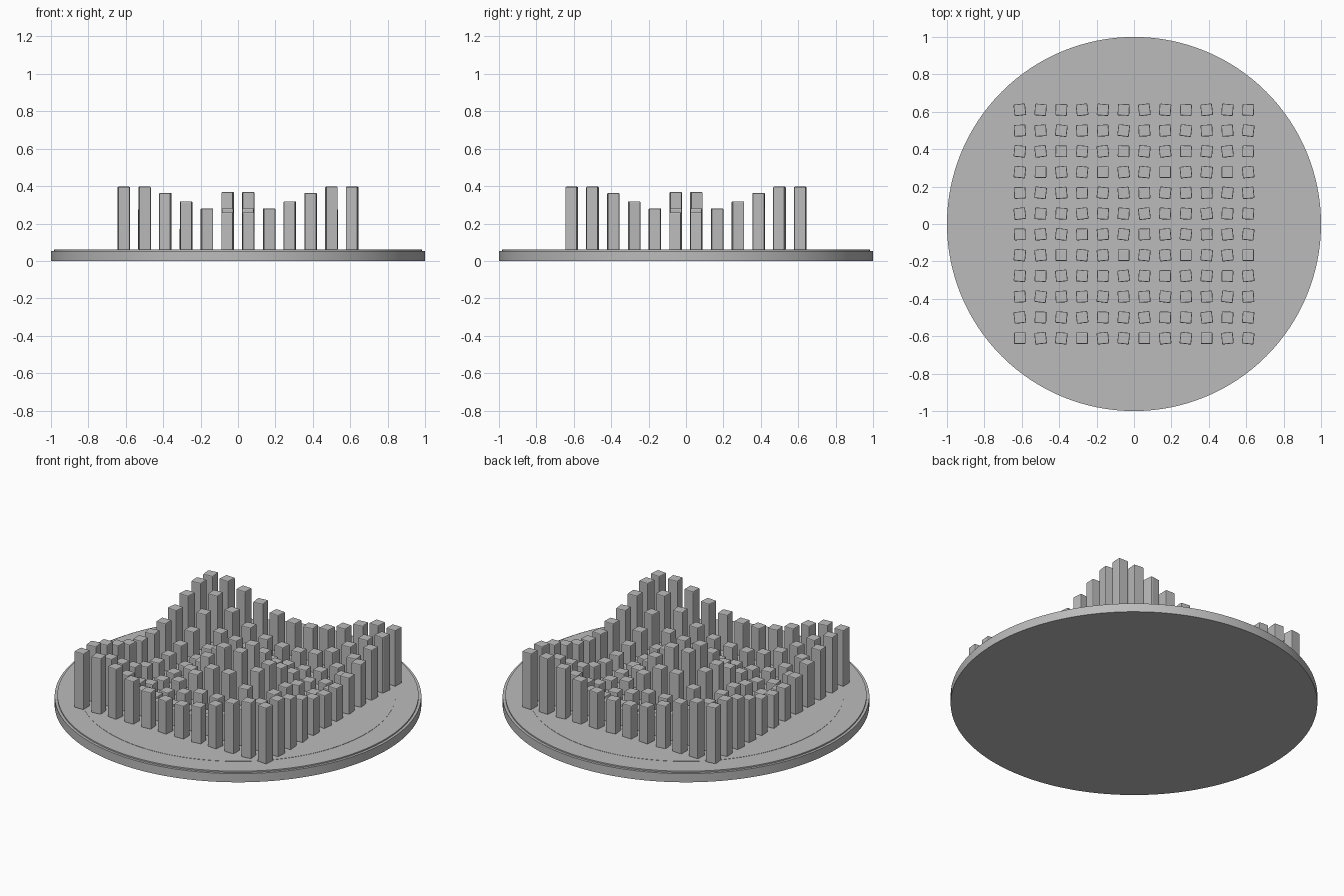
import bpy
import math

if "Cube" in bpy.data.objects:
    bpy.data.objects.remove(bpy.data.objects["Cube"], do_unlink=True)

# Single stone grey material
grey = bpy.data.materials.new("stone_grey")
grey.use_nodes = True
colour = (0.5, 0.5, 0.5, 1)
grey.diffuse_color = colour
grey.node_tree.nodes["Principled BSDF"].inputs["Base Color"].default_value = colour


def disc(name, radius, bottom, top):
    bpy.ops.mesh.primitive_cylinder_add(
        vertices=128, radius=radius, depth=top - bottom,
        location=(0, 0, (bottom + top) / 2))
    obj = bpy.context.object
    obj.name = name
    obj.data.materials.append(grey)
    bpy.ops.object.shade_smooth_by_angle(angle=math.radians(30))
    return obj


# Round plinth: wide base, stepped top plate, faint inner disc
disc("plinth_base", 1.0, 0, 0.052)
disc("plinth_top", 0.985, 0.045, 0.06)
disc("inner_disc", 0.86, 0.055, 0.0615)

# Grid of pillars whose heights follow a circular ripple
COUNT = 12
SPACING = 0.111
WIDTH = 0.062
BASE = 0.058


def ripple(r):
    return 0.262 + 0.14 * math.cos(math.radians(47.4) * (7.44 - r))


for row in range(COUNT):
    for col in range(COUNT):
        u = col - (COUNT - 1) / 2
        v = row - (COUNT - 1) / 2
        top = ripple(math.hypot(u, v))
        twist = math.radians(7) * math.sin(col * 2.1 + row * 1.3)
        bpy.ops.mesh.primitive_cube_add(
            size=1, location=(u * SPACING, v * SPACING, (top + BASE) / 2),
            rotation=(0, 0, twist))
        pillar = bpy.context.object
        pillar.name = f"pillar_{row + 1}_{col + 1}"
        # Size the mesh itself so the bevel stays even
        for vert in pillar.data.vertices:
            vert.co.x *= WIDTH
            vert.co.y *= WIDTH
            vert.co.z *= top - BASE
        pillar.data.materials.append(grey)
        bevel = pillar.modifiers.new("soft_edges", "BEVEL")
        bevel.width = 0.005
        bevel.segments = 2
